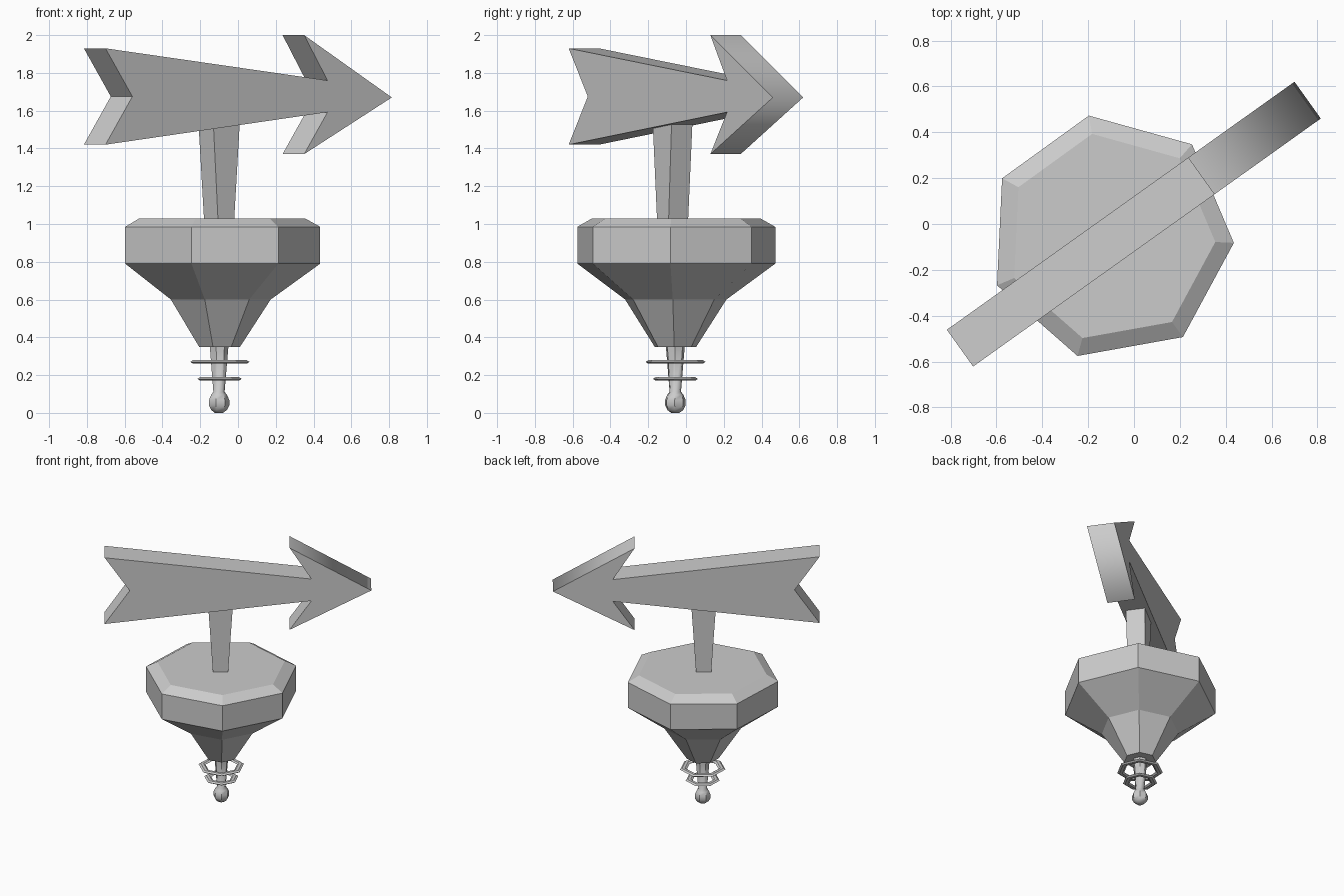
import bpy, bmesh, math
from mathutils import Matrix, Vector

if "Cube" in bpy.data.objects:
    bpy.data.objects.remove(bpy.data.objects["Cube"])

CX, CY = -0.102, -0.057          # axis of the bulb
SIDES, PHASE = 7, math.radians(-2.7)
ARROW_ANGLE = math.radians(35.5)


def finish(bm, name):
    bmesh.ops.recalc_face_normals(bm, faces=bm.faces)
    me = bpy.data.meshes.new(name)
    bm.to_mesh(me)
    bm.free()
    ob = bpy.data.objects.new(name, me)
    bpy.context.collection.objects.link(ob)
    return ob


def lathe(name, profile, closed=False, smooth=False):
    """Seven-sided turning of (radius, z) points; closed makes a ring."""
    bm = bmesh.new()
    loops = []
    for r, z in profile:
        loops.append([bm.verts.new((CX + r * math.cos(PHASE + k * math.tau / SIDES),
                                    CY + r * math.sin(PHASE + k * math.tau / SIDES), z))
                      for k in range(SIDES)])
    pairs = list(zip(loops, loops[1:]))
    if closed:
        pairs.append((loops[-1], loops[0]))
    else:
        bm.faces.new(loops[0])
        bm.faces.new(loops[-1])
    for a, b in pairs:
        for k in range(SIDES):
            n = (k + 1) % SIDES
            bm.faces.new((a[k], a[n], b[n], b[k]))
    ob = finish(bm, name)
    if smooth:
        bpy.ops.object.select_all(action='DESELECT')
        bpy.context.view_layer.objects.active = ob
        ob.select_set(True)
        bpy.ops.object.shade_smooth_by_angle(angle=math.radians(45))
    return ob


# faceted bulb
lathe("bulb", [(0.113, 0.35), (0.275, 0.60), (0.538, 0.79), (0.538, 0.985), (0.457, 1.03)])

# tapered spike ending in a small ball
lathe("finial", [(0.022, 0.0), (0.043, 0.015), (0.056, 0.04), (0.056, 0.068),
                 (0.044, 0.095), (0.031, 0.112), (0.052, 0.36)], smooth=True)

# thin loose rings around the spike
for name, outer, z in (("upper_ring", 0.163, 0.27), ("lower_ring", 0.122, 0.18)):
    inner = outer - 0.05
    lathe(name, [(outer, z), (outer - 0.014, z + 0.009), (inner + 0.014, z + 0.009),
                 (inner, z), (inner + 0.014, z - 0.009), (outer - 0.014, z - 0.009)], closed=True)

# post, widening towards the arrow
bm = bmesh.new()
bmesh.ops.create_cube(bm, size=1)
for v in bm.verts:
    top = v.co.z > 0
    w, d = (0.175, 0.136) if top else (0.105, 0.127)
    v.co = Vector((v.co.x * w, v.co.y * d, 1.56 if top else 1.02))
bm.transform(Matrix.Translation((-0.10, -0.071, 0)) @ Matrix.Rotation(ARROW_ANGLE, 4, 'Z'))
finish(bm, "post")

# arrow, outline extruded sideways
outline = [(0.93, 1.67), (0.36, 2.0), (0.512, 1.76), (-0.932, 1.93), (-0.757, 1.675),
           (-0.932, 1.42), (0.512, 1.592), (0.36, 1.37)]
half = 0.0985
bm = bmesh.new()
front = [bm.verts.new((s, -half, z)) for s, z in outline]
back = [bm.verts.new((s, half, z)) for s, z in outline]
bm.faces.new(front)
bm.faces.new(back)
for i in range(len(outline)):
    j = (i + 1) % len(outline)
    f = bm.faces.new((front[i], front[j], back[j], back[i]))
    f.smooth = i == 0 or j == 0      # soft point of the arrow head
bm.transform(Matrix.Rotation(ARROW_ANGLE, 4, 'Z'))
finish(bm, "arrow")
